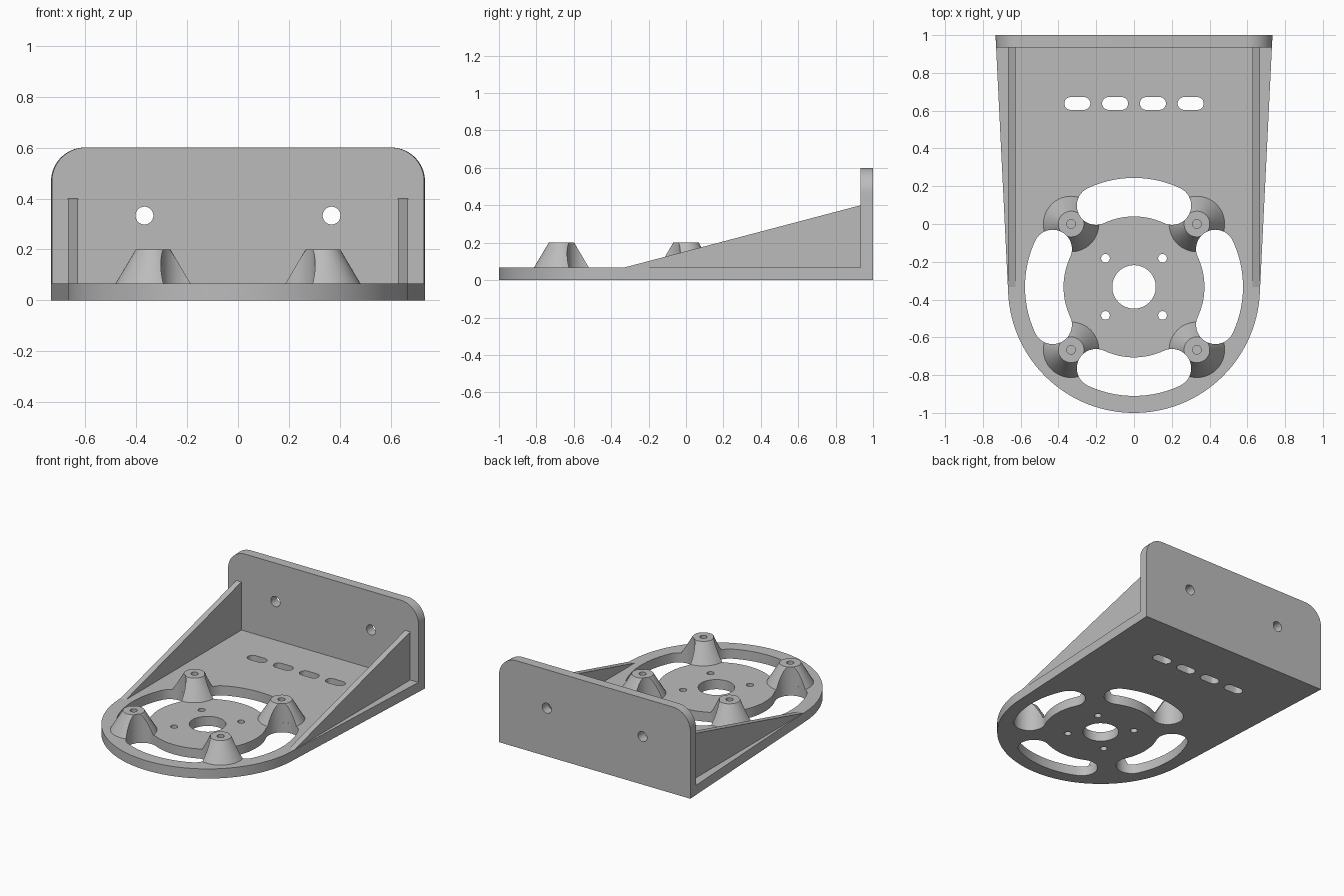
import bpy, bmesh, math
from mathutils import Vector
from math import sin, cos, pi, radians

if "Cube" in bpy.data.objects:
    bpy.data.objects.remove(bpy.data.objects["Cube"])

T = 0.0667           # plate thickness
C = (0, -0.333)      # centre of the round end
R = 0.667            # radius of the round end

grey = bpy.data.materials.new("grey plastic")
grey.diffuse_color = (0.5, 0.5, 0.5, 1)
grey.use_nodes = True
grey.node_tree.nodes["Principled BSDF"].inputs["Base Color"].default_value = grey.diffuse_color


def arc(cx, cy, r, a0, a1, n):
    """Points along an arc, angles in degrees, both ends included."""
    return [(cx + r * cos(radians(a0 + (a1 - a0) * i / n)),
             cy + r * sin(radians(a0 + (a1 - a0) * i / n))) for i in range(n + 1)]


def circle(cx, cy, r, n=40):
    return arc(cx, cy, r, 0, 360, n)[:-1]


def make(name, bm):
    bmesh.ops.recalc_face_normals(bm, faces=bm.faces[:])
    me = bpy.data.meshes.new(name)
    bm.to_mesh(me)
    bm.free()
    me.materials.append(grey)
    ob = bpy.data.objects.new(name, me)
    bpy.context.collection.objects.link(ob)
    return ob


def prisms(name, outlines, lo, hi, axis="z"):
    """Extrude 2D outlines from lo to hi along the chosen axis."""
    place = {"x": lambda u, v, w: (w, u, v),
             "y": lambda u, v, w: (u, w, v),
             "z": lambda u, v, w: (u, v, w)}[axis]
    bm = bmesh.new()
    for pts in outlines:
        face = bm.faces.new([bm.verts.new(place(u, v, lo)) for u, v in pts])
        ext = bmesh.ops.extrude_face_region(bm, geom=[face])["geom"]
        move = Vector(place(0, 0, hi - lo))
        for v in ext:
            if isinstance(v, bmesh.types.BMVert):
                v.co += move
    return make(name, bm)


def activate(ob):
    bpy.ops.object.select_all(action="DESELECT")
    ob.select_set(True)
    bpy.context.view_layer.objects.active = ob


def cut(ob, *cutters):
    activate(ob)
    for c in cutters:
        m = ob.modifiers.new("cut", "BOOLEAN")
        m.operation, m.solver, m.object = "DIFFERENCE", "EXACT", c
        bpy.ops.object.modifier_apply(modifier=m.name)


def finish(ob):
    activate(ob)
    bpy.ops.object.shade_smooth_by_angle(angle=radians(30))


def ring_slot(mid):
    """Curved slot with semicircular ends, centred on the angle mid."""
    rm, w, h = 0.475, 0.102, 25
    a, b = mid - h, mid + h
    ends = [(C[0] + rm * cos(radians(t)), C[1] + rm * sin(radians(t))) for t in (a, b)]
    return (arc(*C, rm + w, a, b, 32)[:-1] + arc(*ends[1], w, b, b + 180, 20)[:-1]
            + arc(*C, rm - w, b, a, 32)[:-1] + arc(*ends[0], w, a + 180, a + 360, 20)[:-1])


def short_slot(x, y, half, r):
    return arc(x + half, y, r, -90, 90, 12) + arc(x - half, y, r, 90, 270, 12)


# Cutters
slots = prisms("slot_cutter", [ring_slot(a) for a in (0, 90, 180, 270)], -0.1, 0.5)
holes = prisms("hole_cutter",
               [circle(*C, 0.115, 64)]
               + [circle(sx * 0.151, C[1] + sy * 0.151, 0.023) for sx in (-1, 1) for sy in (-1, 1)]
               + [short_slot(x, 0.638, 0.035, 0.034) for x in (-0.3, -0.1, 0.1, 0.3)], -0.1, 0.5)

# Base plate: round front with tapering tangent sides
BACK = 1 - T
edge = 0.7333 - T * 0.05
outline = [(edge, BACK), (-edge, BACK)] + arc(*C, R, 182.8, 357.2, 96)
base = prisms("base_plate", [outline], 0, T)
cut(base, slots, holes)
finish(base)

# Standoff cones, trimmed by the ring slots, with blind screw holes
for sx in (-1, 1):
    for sy in (-1, 1):
        x, y = sx * 0.333, C[1] + sy * 0.333
        bm = bmesh.new()
        bmesh.ops.create_cone(bm, cap_ends=True, segments=64, radius1=0.147, radius2=0.068, depth=0.1333)
        bmesh.ops.translate(bm, verts=bm.verts[:], vec=(x, y, T + 0.0667))
        boss = make("standoff", bm)
        screw = prisms("screw_cutter", [circle(x, y, 0.023)], 0.08, 0.3)
        cut(boss, slots, screw)
        finish(boss)
        bpy.data.objects.remove(screw)

# Upright back wall with rounded top corners and two mounting holes
r = 0.133
wx, wz = 0.7333, 0.6
profile = ([(-wx, 0), (wx, 0)] + arc(wx - r, wz - r, r, 0, 90, 20)
           + arc(-wx + r, wz - r, r, 90, 180, 20))
wall = prisms("back_wall", [profile], BACK, 1, "y")
for v in wall.data.vertices:          # follow the taper of the plate
    if v.co.y < BACK + 0.01:
        v.co.x *= edge / wx
bolts = prisms("bolt_cutter", [circle(s * 0.367, 0.333, 0.035) for s in (-1, 1)], 0.8, 1.2, "y")
cut(wall, bolts)
finish(wall)

# Triangular side ribs
for s in (-1, 1):
    lo, hi = sorted((s * 0.627, s * 0.6665))
    prisms("side_rib", [[(-0.333, T), (BACK, T), (BACK, 0.4)]], lo, hi, "x")

for c in (slots, holes, bolts):
    bpy.data.objects.remove(c)
